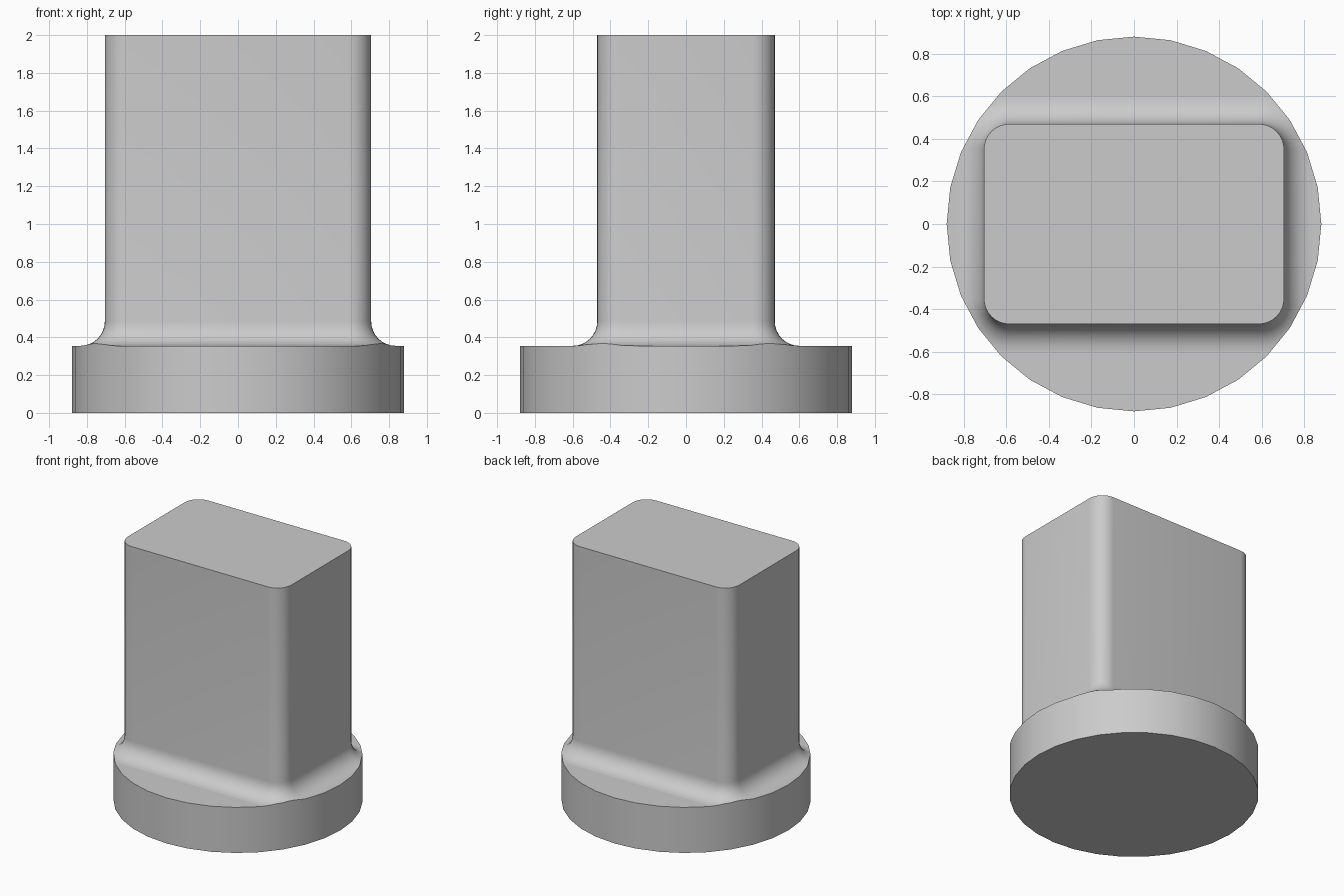
import bpy, bmesh
from math import cos, sin, pi, radians

if "Cube" in bpy.data.objects:
    bpy.data.objects.remove(bpy.data.objects["Cube"])

RADIUS, BASE_TOP, TOP = 0.88, 0.355, 2.0
HALF_X, HALF_Y, CORNER, FILLET = 0.705, 0.47, 0.12, 0.13
STEPS = 8

grey = bpy.data.materials.new("plain grey")
grey.use_nodes = True
grey.diffuse_color = (0.6, 0.6, 0.6, 1)
grey.node_tree.nodes["Principled BSDF"].inputs["Base Color"].default_value = (0.6, 0.6, 0.6, 1)


def disc(name, bottom, top):
    bpy.ops.mesh.primitive_cylinder_add(vertices=32, radius=RADIUS, depth=top - bottom,
                                        location=(0, 0, (bottom + top) / 2))
    obj = bpy.context.object
    obj.name = name
    obj.data.materials.append(grey)
    return obj


def smooth(obj):
    bpy.ops.object.select_all(action='DESELECT')
    obj.select_set(True)
    bpy.context.view_layer.objects.active = obj
    bpy.ops.object.shade_smooth_by_angle(angle=radians(30))


def rounded_ring(bm, grow, z):
    """Rounded rectangle outline, offset outward by grow."""
    ring = []
    for quarter, (sx, sy) in enumerate([(1, 1), (-1, 1), (-1, -1), (1, -1)]):
        for i in range(STEPS + 1):
            a = (quarter + i / STEPS) * pi / 2
            r = CORNER + grow
            ring.append(bm.verts.new((sx * (HALF_X - CORNER) + r * cos(a),
                                      sy * (HALF_Y - CORNER) + r * sin(a), z)))
    return ring


# Round base
base = disc("round_base", 0, BASE_TOP)
smooth(base)

# Rounded post with a concave fillet at its foot
bm = bmesh.new()
rings = []
for i in range(STEPS + 1):
    a = i / STEPS * pi / 2
    rings.append(rounded_ring(bm, FILLET * (1 - sin(a)), BASE_TOP + FILLET * (1 - cos(a))))
rings.append(rounded_ring(bm, 0, TOP))
for low, high in zip(rings, rings[1:]):
    for i in range(len(low)):
        j = (i + 1) % len(low)
        bm.faces.new((low[i], low[j], high[j], high[i]))
bm.faces.new(rings[0][::-1])
bm.faces.new(rings[-1])
mesh = bpy.data.meshes.new("post")
bm.to_mesh(mesh)
bm.free()
post = bpy.data.objects.new("post", mesh)
bpy.context.collection.objects.link(post)
mesh.materials.append(grey)

# Trim the fillet to the rim of the base
cutter = disc("rim_cutter", 0.1, 2.2)
cutter.hide_render = True
trim = post.modifiers.new("trim", 'BOOLEAN')
trim.operation = 'INTERSECT'
trim.solver = 'EXACT'
trim.object = cutter
bpy.ops.object.select_all(action='DESELECT')
post.select_set(True)
bpy.context.view_layer.objects.active = post
bpy.ops.object.modifier_apply(modifier="trim")
bpy.data.objects.remove(cutter)
smooth(post)
